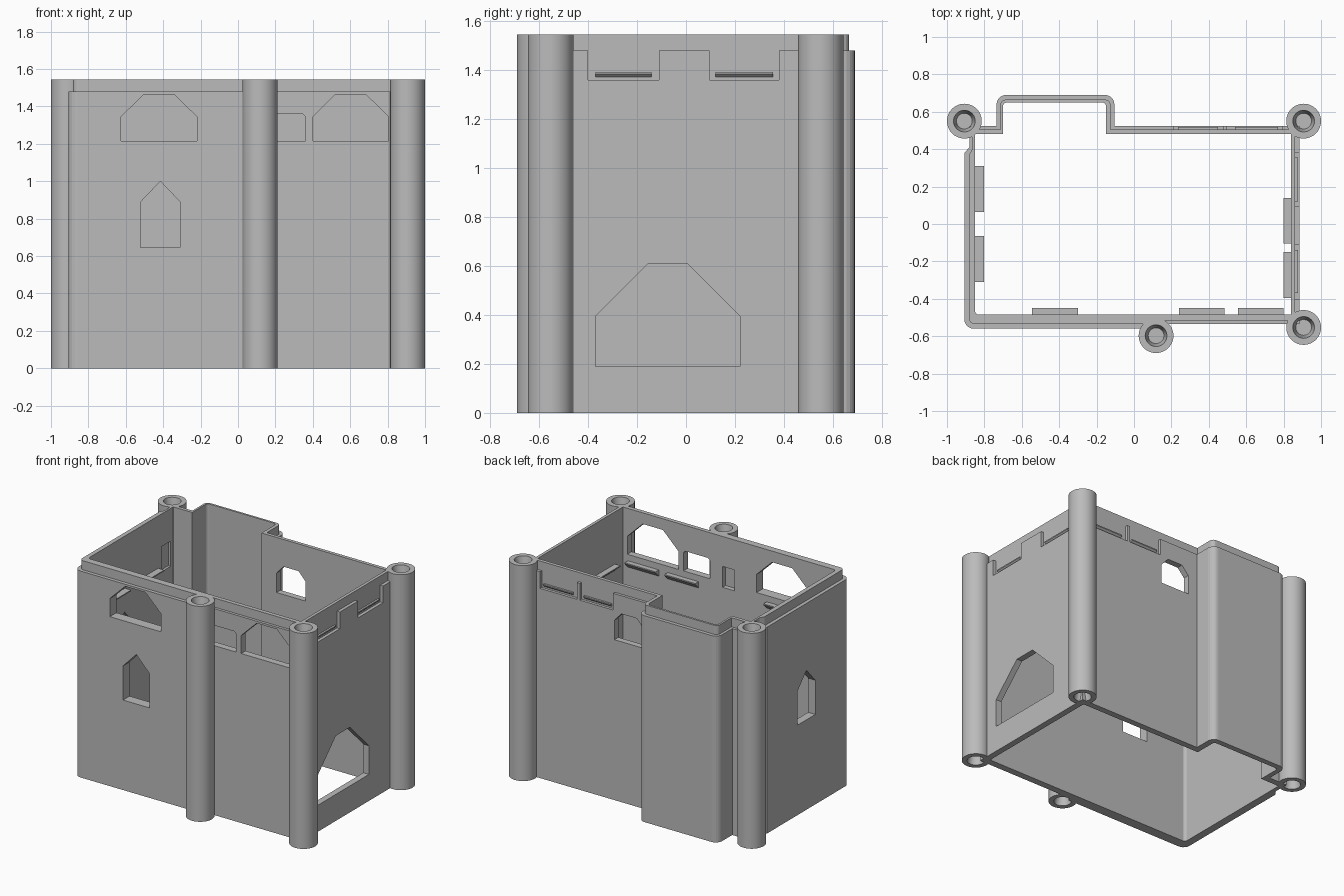
import bpy, bmesh, math
from mathutils import Vector

if "Cube" in bpy.data.objects:
    bpy.data.objects.remove(bpy.data.objects["Cube"], do_unlink=True)

H, STEP = 1.545, 1.48      # full height, and height of the outer shoulder

grey = bpy.data.materials.new("plain_grey")
grey.use_nodes = True
colour = (0.5, 0.5, 0.5, 1)
grey.diffuse_color = colour
grey.node_tree.nodes["Principled BSDF"].inputs["Base Color"].default_value = colour


def finish(bm, name):
    bmesh.ops.recalc_face_normals(bm, faces=bm.faces[:])
    me = bpy.data.meshes.new(name)
    bm.to_mesh(me)
    bm.free()
    me.materials.append(grey)
    ob = bpy.data.objects.new(name, me)
    bpy.context.scene.collection.objects.link(ob)
    return ob


def skin(bm, loops):
    """Capped solid through loops of 3D points with equal counts."""
    rings = [[bm.verts.new(p) for p in loop] for loop in loops]
    n = len(rings[0])
    for a, b in zip(rings, rings[1:]):
        for i in range(n):
            j = (i + 1) % n
            bm.faces.new((a[i], a[j], b[j], b[i]))
    bm.faces.new(rings[0][::-1])
    bm.faces.new(rings[-1])


def prism(bm, axis, pts, lo, hi):
    """Extrude a profile along an axis; profile is (x or y, z), or (x, y) for z."""
    def place(p, d):
        return {"x": (d, p[0], p[1]), "y": (p[0], d, p[1]), "z": (p[0], p[1], d)}[axis]
    skin(bm, [[place(p, d) for p in pts] for d in (lo, hi)])


def rounded(pts, steps=5):
    """Round the corners that carry a radius."""
    out = []
    for i, p in enumerate(pts):
        c = Vector(p[:2])
        if len(p) < 3:
            out.append(c)
            continue
        a = (Vector(pts[i - 1][:2]) - c).normalized() * p[2]
        b = (Vector(pts[(i + 1) % len(pts)][:2]) - c).normalized() * p[2]
        for k in range(steps + 1):
            t = k / steps * math.pi / 2
            out.append(c + a * (1 - math.sin(t)) + b * (1 - math.cos(t)))
    return out


def rect(a, b, z0, z1):
    return [(a, z0), (b, z0), (b, z1), (a, z1)]


def gable(a, b, z0, z1, z2, flat):
    """Window with sloping shoulders and a flat top of the given half width."""
    m = (a + b) / 2
    top = [(m + flat, z2), (m - flat, z2)] if flat else [(m, z2)]
    return [(a, z0), (b, z0), (b, z1)] + top + [(a, z1)]


# Outer shell with a set-back lip
outer = rounded([(-.907, -.56, .05), (.1, -.56), (.1, -.535), (.885, -.535),
                 (.885, .525), (-.105, .525), (-.105, .69, .05), (-.735, .69, .05),
                 (-.735, .525), (-.88, .525), (-.88, .41), (-.907, .38)])
lip = rounded([(-.882, -.535, .03), (.1, -.535), (.1, -.515), (.862, -.515),
               (.862, .505), (-.125, .505), (-.125, .665, .03), (-.715, .665, .03),
               (-.715, .505), (-.865, .505), (-.865, .40), (-.882, .37)])
bm = bmesh.new()
skin(bm, [[(p.x, p.y, z) for p in loop] for loop, z in
          ((outer, 0), (outer, STEP), (lip, STEP), (lip, H))])
shell = finish(bm, "wall_shell")

# Hollow interior
bm = bmesh.new()
prism(bm, "z", rounded([(-.85, -.485, .02), (.84, -.485), (.84, .48), (-.15, .48),
                        (-.15, .65, .02), (-.7, .65, .02), (-.7, .48), (-.85, .48)]),
      -.1, H + .1)
core = finish(bm, "core_cutter")

# Windows, recesses and shoulder notches
bm = bmesh.new()
prism(bm, "y", gable(-.625, -.22, 1.215, 1.345, 1.465, .08), -.7, -.4)
prism(bm, "y", gable(.4, .805, 1.215, 1.345, 1.465, .08), -.7, -.4)
prism(bm, "y", gable(.15, .36, 1.215, 1.345, 1.36, .09), -.7, -.4)
prism(bm, "y", gable(-.52, -.31, .645, .89, 1.0, 0), -.7, -.4)
prism(bm, "y", rect(-.045, .05, 1.18, 1.33), -.52, -.4)
prism(bm, "y", gable(-.03, .2, 1.15, 1.29, 1.35, .06), .4, .6)
prism(bm, "x", gable(-.37, .22, .19, .395, .61, .08), .7, 1)
prism(bm, "x", gable(-.17, .03, .645, .89, 1.0, 0), -1, -.7)
prism(bm, "x", rect(.35, .45, 1.13, 1.31), -.868, -.7)
for a, b in ((-.4, -.11), (.095, .38)):
    prism(bm, "x", rect(a, b, 1.36, 1.52), .862, 1)
for a, b in ((.21, .475), (.497, .79)):
    prism(bm, "y", rect(a, b, 1.36, 1.52), .505, .6)
openings = finish(bm, "opening_cutter")

for cutter in (core, openings):
    mod = shell.modifiers.new("cut", "BOOLEAN")
    mod.operation = "DIFFERENCE"
    mod.solver = "EXACT"
    mod.object = cutter
bpy.context.view_layer.update()
evaluated = shell.evaluated_get(bpy.context.evaluated_depsgraph_get())
mesh = bpy.data.meshes.new_from_object(evaluated)
shell.modifiers.clear()
shell.data = mesh
for cutter in (core, openings):
    bpy.data.objects.remove(cutter, do_unlink=True)


def ridge(name, axis, face, depth, z0, z1, spans):
    """Snap ridges with flat tops and sloping undersides on a wall face."""
    bm = bmesh.new()
    back = face - math.copysign(.004, depth)
    prof = [(back, z0), (face, z0), (face + depth, z1 - .008),
            (face + depth, z1), (back, z1)]
    for lo, hi in spans:
        ends = [[(d, u, z) if axis == "x" else (u, d, z) for u, z in prof]
                for d in (lo, hi)]
        skin(bm, ends)
    return finish(bm, name)


# Inner ridges below the windows
ridge("front_inner_ridges", "x", -.485, .037, 1.125, 1.17,
      ((-.545, -.3), (.24, .485), (.555, .8)))
ridge("right_inner_ridges", "y", .84, -.042, 1.125, 1.17, ((-.395, -.15), (-.105, .14)))
ridge("left_inner_ridges", "y", -.85, .048, 1.125, 1.17, ((-.31, -.065), (.065, .31)))
# Small outer ridges in the shoulder notches
ridge("right_outer_ridges", "y", .862, .014, 1.372, 1.393, ((-.37, -.14), (.12, .355)))
ridge("back_outer_ridges", "x", .505, .014, 1.372, 1.393, ((.235, .45), (.54, .77)))

# Round corner posts with tapered sockets at both ends
posts = {"back_left_post": (-.907, .55), "back_right_post": (.907, .55),
         "front_right_post": (.907, -.553), "front_middle_post": (.118, -.597)}
rings = [(.042, .08), (.058, 0), (.093, 0), (.093, H), (.058, H), (.042, H - .08)]
for name, (x, y) in posts.items():
    bm = bmesh.new()
    angles = [2 * math.pi * k / 48 for k in range(48)]
    skin(bm, [[(x + r * math.cos(a), y + r * math.sin(a), z) for a in angles]
              for r, z in rings])
    post = finish(bm, name)
    bpy.ops.object.select_all(action="DESELECT")
    post.select_set(True)
    bpy.context.view_layer.objects.active = post
    bpy.ops.object.shade_smooth_by_angle(angle=math.radians(30))
